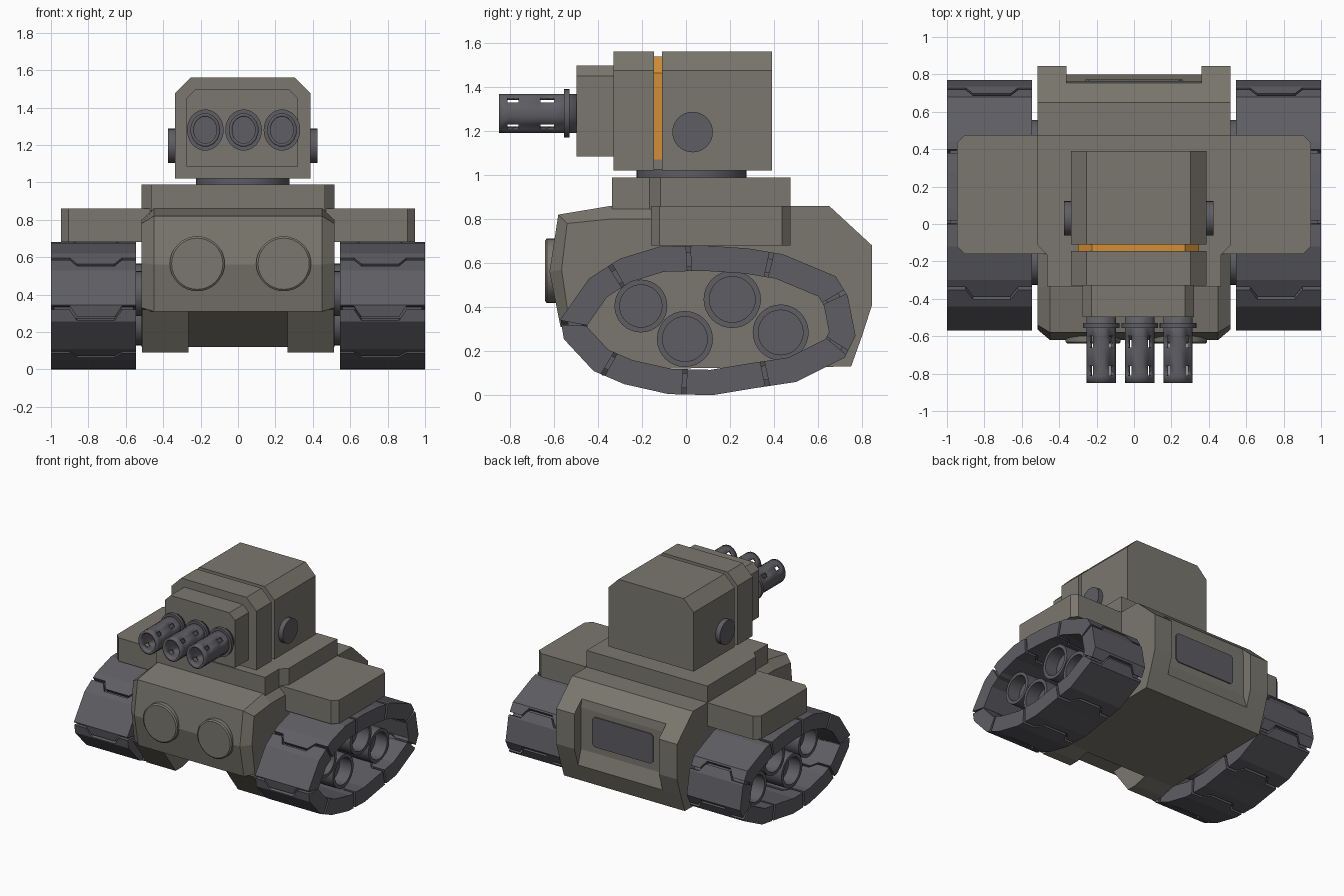
import bpy, bmesh, math

if "Cube" in bpy.data.objects:
    bpy.data.objects.remove(bpy.data.objects["Cube"])


def material(name, rgb):
    m = bpy.data.materials.new(name)
    m.diffuse_color = (*rgb, 1)
    m.use_nodes = True
    m.node_tree.nodes["Principled BSDF"].inputs["Base Color"].default_value = m.diffuse_color
    return m


OLIVE = material("olive grey armour", (0.195, 0.185, 0.155))
DARK = material("dark steel", (0.11, 0.11, 0.125))
ORANGE = material("orange glow", (0.65, 0.27, 0.035))


def make(name, verts, faces, mat, smooth=False, recalc=True):
    me = bpy.data.meshes.new(name)
    bm = bmesh.new()
    vs = [bm.verts.new(v) for v in verts]
    for f in faces:
        bm.faces.new([vs[i] for i in f])
    if recalc:
        bmesh.ops.remove_doubles(bm, verts=bm.verts, dist=1e-4)
        bmesh.ops.recalc_face_normals(bm, faces=bm.faces)
    bm.to_mesh(me)
    bm.free()
    me.materials.append(mat)
    ob = bpy.data.objects.new(name, me)
    bpy.context.collection.objects.link(ob)
    if smooth:
        bpy.ops.object.select_all(action='DESELECT')
        ob.select_set(True)
        bpy.context.view_layer.objects.active = ob
        bpy.ops.object.shade_smooth_by_angle(angle=math.radians(35))
    return ob


def loft(name, rings, mat, closed=False, smooth=False):
    """Skin a list of equal-length rings; cap the ends unless closed."""
    n, m = len(rings[0]), len(rings)
    verts = [p for r in rings for p in r]
    faces = []
    for i in range(m if closed else m - 1):
        a, b = i * n, (i + 1) % m * n
        faces += [(a + j, a + (j + 1) % n, b + (j + 1) % n, b + j) for j in range(n)]
    if not closed:
        faces += [tuple(range(n)), tuple(range((m - 1) * n, m * n))]
    return make(name, verts, faces, mat, smooth)


def place(axis, a, u, v):
    return {'x': (a, u, v), 'y': (u, a, v), 'z': (u, v, a)}[axis]


def prism(name, profile, axis, a, b, mat):
    return loft(name, [[place(axis, t, u, v) for u, v in profile] for t in (a, b)], mat)


def lathe(name, axis, cu, cv, steps, mat, squash=1.0, seg=32):
    """Round part along an axis; steps are (position, radius)."""
    ang = [2 * math.pi * k / seg for k in range(seg)]
    rings = [[place(axis, t, cu + r * squash * math.cos(a), cv + r * math.sin(a))
              for a in ang] for t, r in steps]
    return loft(name, rings, mat, smooth=True)


def cut_top(x0, x1, z0, z1, c):
    return [(x0, z0), (x1, z0), (x1, z1 - c), (x1 - c, z1), (x0 + c, z1), (x0, z1 - c)]


# Hull: side profile lofted across x, chamfered front sides, recessed rear
front = [(-0.2, 0.12), (-0.45, 0.31), (-0.57, 0.31), (-0.62, 0.56), (-0.58, 0.82),
         (-0.34, 0.86), (-0.16, 0.86), (-0.10, 0.86)]
front_side = [(-0.2, 0.12), (-0.45, 0.31), (-0.53, 0.33), (-0.565, 0.57), (-0.54, 0.78),
              (-0.34, 0.80), (-0.16, 0.80), (-0.10, 0.86)]
rear = [(0.65, 0.86), (0.755, 0.763), (0.845, 0.68), (0.845, 0.41), (0.80, 0.27), (0.75, 0.13)]
rear_recess = [(0.65, 0.86), (0.755, 0.763), (0.765, 0.70), (0.765, 0.38), (0.80, 0.27), (0.75, 0.13)]
half = [(0.515, front_side + rear), (0.45, front + rear),
        (0.36, front + rear), (0.36, front + rear_recess)]
stations = [(-x, p) for x, p in half] + half[::-1]
loft("hull", [[(x, y, z) for y, z in p] for x, p in stations], OLIVE)

# Rear grille panel
prism("rear_panel", [(-0.26, 0.45), (-0.24, 0.43), (0.24, 0.43), (0.26, 0.45),
                     (0.26, 0.64), (0.24, 0.66), (-0.24, 0.66), (-0.26, 0.64)],
      'y', 0.76, 0.773, DARK)

# Deck that carries the turret
deck = [(0.465, -0.335), (0.465, -0.165), (0.515, -0.115), (0.515, 0.475)]
prism("deck", deck + [(-x, y) for x, y in deck[::-1]], 'z', 0.80, 0.988, OLIVE)

# Track shape: every even segment carries a plate gap
PATH = [(-0.12, 0.675), (0.08, 0.68), (0.28, 0.667), (0.44, 0.64), (0.68, 0.54), (0.735, 0.45),
        (0.77, 0.27), (0.72, 0.17), (0.50, 0.06), (0.30, 0.03), (0.12, 0.0), (-0.08, 0.005),
        (-0.28, 0.05), (-0.42, 0.11), (-0.555, 0.255), (-0.57, 0.345), (-0.44, 0.53), (-0.30, 0.62)]
N = len(PATH)


def inset(d):
    out = []
    for i, (y, z) in enumerate(PATH):
        ns = []
        for a, b in ((PATH[i - 1], PATH[i]), (PATH[i], PATH[(i + 1) % N])):
            dy, dz = b[0] - a[0], b[1] - a[1]
            l = math.hypot(dy, dz)
            ns.append((dz / l, -dy / l))
        (a, b), (c, e) = ns
        k = d / (1 + a * c + b * e)
        out.append((y + (a + c) * k, z + (b + e) * k))
    return out


INNER = inset(0.115)


def along(loop, i, dist):
    """Point at a distance from the middle of segment i."""
    p, q = PATH[i % N], PATH[(i + 1) % N]
    f = 0.5 + dist / math.dist(p, q)
    a, b = loop[i % N], loop[(i + 1) % N]
    return (a[0] + (b[0] - a[0]) * f, a[1] + (b[1] - a[1]) * f)


# Plate edges step sideways so neighbouring plates interlock
COLUMNS = [(0.545, 0.03), (0.62, 0.03), (0.66, -0.03), (0.86, -0.03), (0.90, 0.03), (1.0, 0.03)]

for s, side in ((-1, "left"), (1, "right")):
    # Track plates and the belt behind the gaps
    for k in range(N // 2):
        i = 2 * k
        rings = []
        for x, off in COLUMNS:
            rows = [[along(lp, i, off + 0.01), lp[(i + 1) % N], lp[(i + 2) % N],
                     along(lp, i + 2, off - 0.01)] for lp in (PATH, INNER)]
            rings.append([(s * x, y, z) for y, z in rows[0] + rows[1][::-1]])
        loft(f"{side}_track_plate_{k + 1}", rings, DARK)
    belt = [(0.56, 0.03), (0.985, 0.03), (0.985, 0.095), (0.56, 0.095)]
    loft(f"{side}_track_belt", [[(s * x, y, z) for y, z in inset(d)] for x, d in belt],
         DARK, closed=True)

    # Hollow road wheels
    for k, (y, z, r) in enumerate([(-0.205, 0.405, 0.12), (-0.005, 0.255, 0.127),
                                   (0.21, 0.435, 0.13), (0.43, 0.285, 0.127)]):
        lathe(f"{side}_wheel_{k + 1}", 'x', y, z,
              [(s * 0.50, r), (s * 0.90, r), (s * 0.90, r * 0.8), (s * 0.80, r * 0.8)], DARK)

    # Fender, front skid and headlight
    prism(f"{side}_fender", [(s * x, y) for x, y in
          [(0.45, -0.16), (0.905, -0.16), (0.947, -0.12), (0.947, 0.435), (0.905, 0.475), (0.45, 0.475)]],
          'z', 0.68, 0.86, OLIVE)
    prism(f"{side}_front_skid", [(-0.55, 0.32), (-0.38, 0.09), (-0.30, 0.09), (-0.15, 0.13), (-0.15, 0.32)],
          'x', s * 0.265, s * 0.513, OLIVE)
    lathe(f"{side}_headlight", 'y', 0.013 + s * 0.231, 0.565,
          [(-0.57, 0.147), (-0.632, 0.147), (-0.64, 0.137)], OLIVE)

    # Turret side knob
    lathe(f"{side}_turret_knob", 'x', 0.03, 1.195,
          [(0.025 + s * 0.34, 0.092), (0.025 + s * 0.40, 0.092)], DARK)

# Turret: ring, two armour blocks, glowing band in the groove between them
lathe("turret_ring", 'z', 0.025, 0.025, [(0.97, 0.25), (1.03, 0.25)], DARK)
shell = cut_top(-0.338, 0.388, 1.02, 1.56, 0.085)
prism("turret_front", shell, 'y', -0.33, -0.145, OLIVE)
prism("turret_rear", shell, 'y', -0.11, 0.39, OLIVE)
prism("turret_band", cut_top(-0.30, 0.348, 1.07, 1.538, 0.075), 'y', -0.15, -0.10, ORANGE)
prism("turret_band_base", [(-0.30, 1.025), (0.348, 1.025), (0.348, 1.07), (-0.30, 1.07)],
      'y', -0.15, -0.10, OLIVE)
prism("gun_mantlet", cut_top(-0.275, 0.322, 1.085, 1.497, 0.048), 'y', -0.497, -0.32, OLIVE)

# Slotted gun barrels with collars
SEG, ROWS = 16, [-0.85, -0.81, -0.76, -0.66, -0.60, -0.49]
for k, cx in enumerate((-0.175, 0.03, 0.235)):
    verts = [(cx + 0.08 * math.cos((j - 0.5) * 2 * math.pi / SEG), y,
              1.28 + 0.09 * math.sin((j - 0.5) * 2 * math.pi / SEG))
             for y in ROWS for j in range(SEG)]
    faces = [(i * SEG + j, (i + 1) * SEG + j, (i + 1) * SEG + (j + 1) % SEG, i * SEG + (j + 1) % SEG)
             for i in range(len(ROWS) - 1) for j in range(SEG)
             if not (i in (1, 3) and j % 4 == 2)]
    barrel = make(f"gun_barrel_{k + 1}", verts, faces, DARK, smooth=True, recalc=False)
    wall = barrel.modifiers.new("wall", 'SOLIDIFY')
    wall.thickness, wall.offset = 0.018, -1
    lathe(f"barrel_collar_{k + 1}", 'y', cx, 1.28, [(-0.555, 0.11), (-0.53, 0.11)], DARK, squash=0.89)
